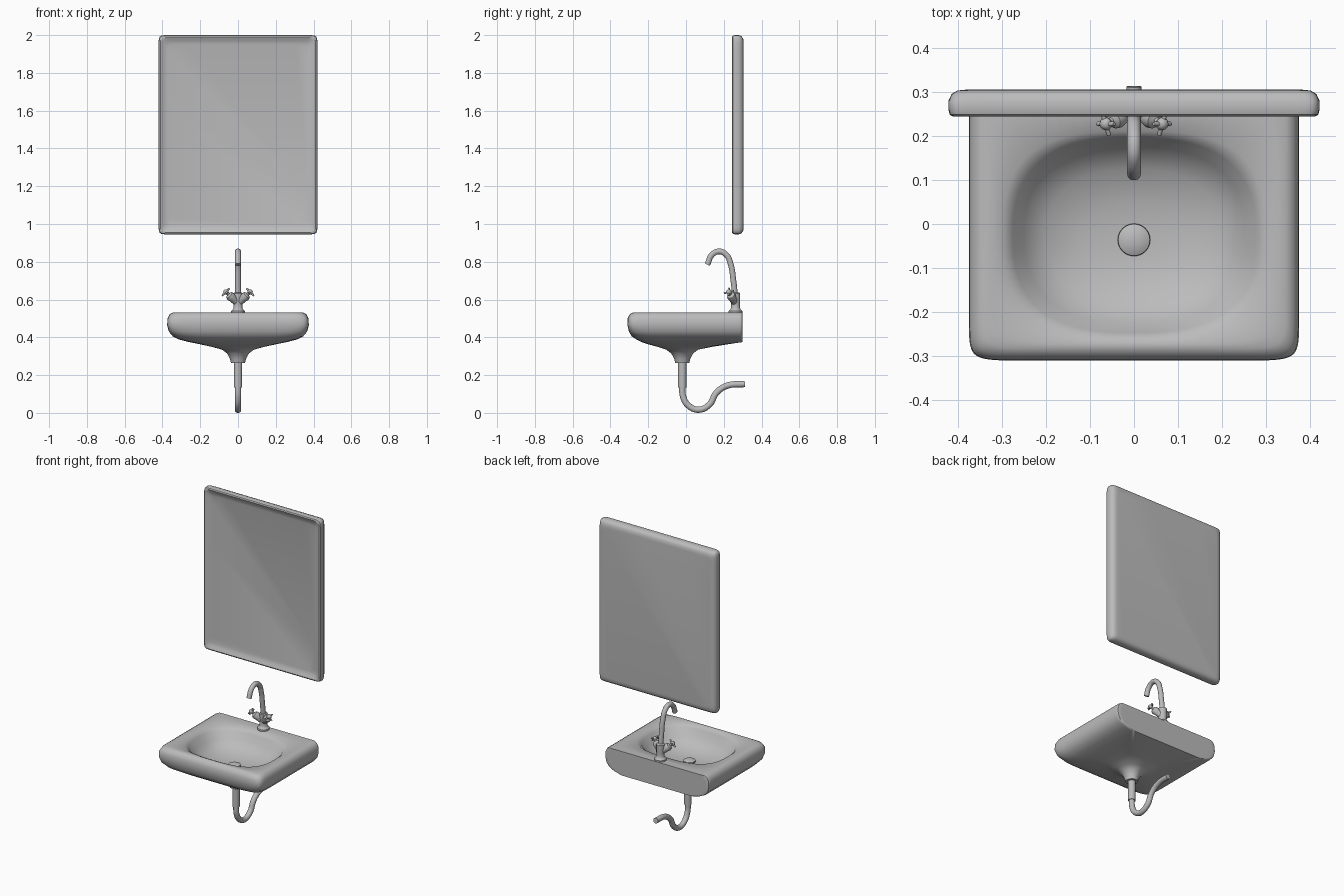
import bpy
import bmesh
from math import sin, cos, pi, copysign, radians
from mathutils import Vector

cube = bpy.data.objects.get("Cube")
if cube:
    bpy.data.objects.remove(cube, do_unlink=True)

grey = bpy.data.materials.new("plain grey")
grey.use_nodes = True
grey.diffuse_color = (0.5, 0.5, 0.5, 1)
grey.node_tree.nodes["Principled BSDF"].inputs["Base Color"].default_value = (0.5, 0.5, 0.5, 1)

SEGMENTS = 96


def rounded_ring(half_width, low, high, n_low, n_high, centre):
    """Superelliptic outline with points gathered at the corners."""
    points = []
    for i in range(SEGMENTS):
        t = 2 * pi * i / SEGMENTS
        t += 0.75 * sin(4 * t) / 4
        c, s = cos(t), sin(t)
        n = n_high if s >= 0 else n_low
        reach = (high - centre) if s >= 0 else (centre - low)
        r = (abs(c) ** n + abs(s) ** n) ** (-1 / n)
        points.append((half_width * c * r, centre + reach * s * r))
    return points


def finish(obj, angle=40):
    """Give the part its colour and smooth shading with crisp edges."""
    obj.data.materials.append(grey)
    bpy.ops.object.select_all(action="DESELECT")
    obj.select_set(True)
    bpy.context.view_layer.objects.active = obj
    bpy.ops.object.shade_smooth_by_angle(angle=radians(angle))
    return obj


def loft(name, rings, angle=40):
    """Skin a stack of closed rings and cap both ends."""
    bm = bmesh.new()
    loops = [[bm.verts.new(p) for p in ring] for ring in rings]
    for lower, upper in zip(loops, loops[1:]):
        for i in range(len(lower)):
            j = (i + 1) % len(lower)
            bm.faces.new((lower[i], lower[j], upper[j], upper[i]))
    bm.faces.new(loops[0][::-1])
    bm.faces.new(loops[-1])
    bmesh.ops.recalc_face_normals(bm, faces=bm.faces)
    mesh = bpy.data.meshes.new(name)
    bm.to_mesh(mesh)
    bm.free()
    obj = bpy.data.objects.new(name, mesh)
    bpy.context.collection.objects.link(obj)
    return finish(obj, angle)


def turned(name, start, axis, profile, sides=24):
    """Turn a (radius, distance) profile around an axis from a start point."""
    start, axis = Vector(start), Vector(axis).normalized()
    u = axis.orthogonal().normalized()
    v = axis.cross(u)
    angles = [2 * pi * i / sides for i in range(sides)]
    return loft(name, [[start + axis * d + (u * cos(a) + v * sin(a)) * r for a in angles]
                       for r, d in profile])


def tube(name, path, radius):
    """Round pipe along a smooth path in the middle plane, given as (y, z)."""
    curve = bpy.data.curves.new(name, "CURVE")
    curve.dimensions = "3D"
    curve.bevel_depth = radius
    curve.bevel_resolution = 5
    curve.use_fill_caps = True
    spline = curve.splines.new("BEZIER")
    spline.resolution_u = 8
    spline.bezier_points.add(len(path) - 1)
    for point, (y, z) in zip(spline.bezier_points, path):
        point.co = (0, y, z)
        point.handle_left_type = point.handle_right_type = "AUTO"
    obj = bpy.data.objects.new(name, curve)
    bpy.context.collection.objects.link(obj)
    bpy.ops.object.select_all(action="DESELECT")
    obj.select_set(True)
    bpy.context.view_layer.objects.active = obj
    bpy.ops.object.convert(target="MESH")
    return finish(bpy.context.object)


# Wall mirror: rounded back, thin raised border, dished front (inset, y)
mirror_profile = [(0.04, 0.305), (0.02, 0.303), (0.007, 0.295), (0, 0.28), (0, 0.258),
                  (0.003, 0.248), (0.01, 0.244), (0.018, 0.247), (0.03, 0.254), (0.05, 0.259)]
loft("wall_mirror",
     [[(x, y, z) for x, z in rounded_ring(0.421 - d, 0.945 + d, 2 - d, 45, 45, 1.4725)]
      for d, y in mirror_profile])

# Basin: neck, belly, outer wall, rim, bowl
# Each row: half width, front, back, height, front squareness, back squareness
basin_profile = [
    (0.037, -0.057, 0.017, 0.263, 2, 2),
    (0.042, -0.062, 0.022, 0.285, 2, 2),
    (0.058, -0.078, 0.038, 0.315, 2, 2),
    (0.085, -0.105, 0.065, 0.335, 2, 2),
    (0.14, -0.15, 0.14, 0.35, 2.3, 3),
    (0.20, -0.20, 0.22, 0.363, 3, 8),
    (0.26, -0.235, 0.30, 0.375, 4, 80),
    (0.31, -0.262, 0.30, 0.388, 6, 80),
    (0.345, -0.287, 0.30, 0.405, 9, 80),
    (0.366, -0.302, 0.30, 0.43, 13, 80),
    (0.375, -0.31, 0.30, 0.465, 16, 80),
    (0.373, -0.309, 0.30, 0.50, 16, 80),
    (0.362, -0.298, 0.30, 0.522, 15, 80),
    (0.345, -0.283, 0.30, 0.531, 13, 80),
    (0.325, -0.272, 0.26, 0.532, 7, 9),
    (0.295, -0.258, 0.21, 0.527, 3, 3),
    (0.275, -0.247, 0.195, 0.51, 2.6, 2.6),
    (0.25, -0.225, 0.175, 0.465, 2.5, 2.5),
    (0.20, -0.18, 0.125, 0.425, 2.3, 2.3),
    (0.12, -0.11, 0.05, 0.405, 2, 2),
    (0.036, -0.07, 0.0, 0.40, 2, 2),
]
loft("basin", [[(x, y, z) for x, y in rounded_ring(w, front, back, nf, nb, -0.025)]
               for w, front, back, z, nf, nb in basin_profile], 50)

# Domed plug in the bowl
turned("plug", (0, -0.036, 0.4), (0, 0, 1),
       [(0.03, 0), (0.037, 0.008), (0.036, 0.014), (0.026, 0.019), (0.01, 0.022)])

# Waste pipe: straight sleeve, then the trap leading to the wall
turned("waste_sleeve", (0, -0.02, 0.135), (0, 0, 1), [(0.022, 0), (0.022, 0.135)])
tube("waste_trap", [(-0.02, 0.15), (-0.015, 0.085), (0.015, 0.037), (0.068, 0.017),
                    (0.125, 0.045), (0.16, 0.105), (0.215, 0.143), (0.312, 0.153)], 0.017)

# Tap: flanged body and swan-neck spout
tap_y = 0.262
turned("tap_body", (0, tap_y, 0.528), (0, 0, 1),
       [(0.036, 0), (0.036, 0.012), (0.028, 0.02), (0.023, 0.03),
        (0.025, 0.05), (0.025, 0.105), (0.019, 0.109)])
tube("tap_spout", [(tap_y - 0.002, 0.62), (0.251, 0.7), (0.237, 0.785), (0.215, 0.835),
                   (0.175, 0.855), (0.137, 0.836), (0.113, 0.785)], 0.0155)

# Two valves with cross handles, one each side
for side, label in ((1, "left"), (-1, "right")):
    axis = Vector((side * 0.068, -0.037, 0.066)).normalized()
    root = Vector((0, tap_y, 0.578))
    turned(label + "_valve", root, axis,
           [(0.018, 0), (0.02, 0.04), (0.024, 0.058), (0.021, 0.07), (0.008, 0.077), (0.008, 0.09)])
    hub = root + axis * 0.096
    turned(label + "_handle_hub", hub - axis * 0.012, axis,
           [(0.008, 0), (0.014, 0.006), (0.015, 0.014), (0.01, 0.022), (0.003, 0.025)], 16)
    across = axis.cross(Vector((0, 1, 0))).normalized()
    for number, spoke in enumerate((across, axis.cross(across))):
        turned(f"{label}_handle_spoke_{number + 1}", hub - spoke * 0.028, spoke,
               [(0.004, 0), (0.0055, 0.004), (0.0045, 0.028), (0.0055, 0.052), (0.004, 0.056)], 10)
